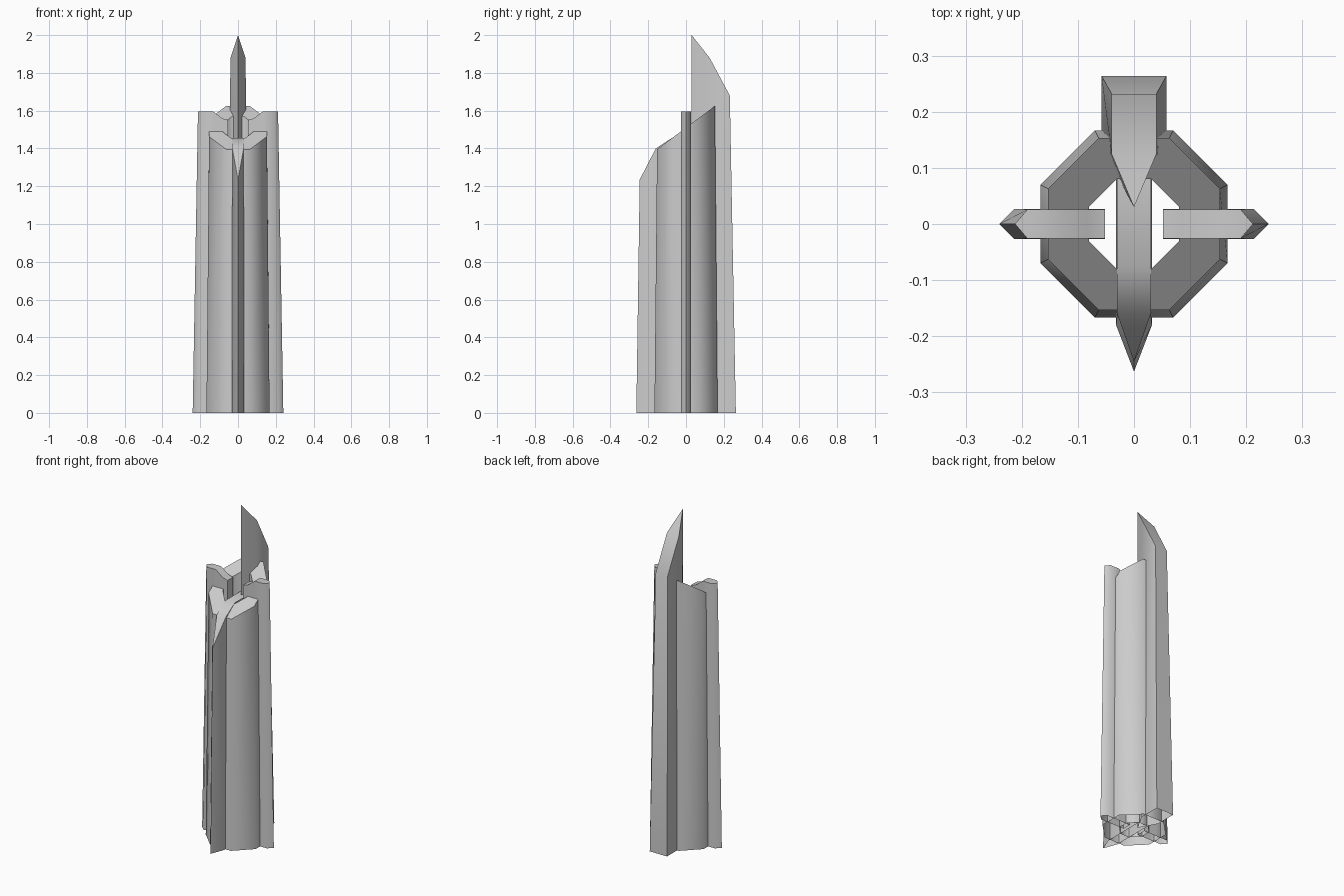
import bpy, bmesh, math
from mathutils import Matrix

if "Cube" in bpy.data.objects:
    bpy.data.objects.remove(bpy.data.objects["Cube"])

concrete = bpy.data.materials.new("pale_grey")
concrete.diffuse_color = (0.6, 0.6, 0.6, 1)
concrete.use_nodes = True
concrete.node_tree.nodes["Principled BSDF"].inputs["Base Color"].default_value = concrete.diffuse_color


def finish(name, bm, turn=0):
    bmesh.ops.remove_doubles(bm, verts=bm.verts, dist=0.0005)
    bmesh.ops.recalc_face_normals(bm, faces=bm.faces)
    bm.transform(Matrix.Rotation(math.radians(turn), 4, 'Z'))
    me = bpy.data.meshes.new(name)
    bm.to_mesh(me)
    bm.free()
    ob = bpy.data.objects.new(name, me)
    bpy.context.collection.objects.link(ob)
    me.materials.append(concrete)
    bpy.ops.object.select_all(action='DESELECT')
    ob.select_set(True)
    bpy.context.view_layer.objects.active = ob
    bpy.ops.object.shade_smooth_by_angle(angle=math.radians(50))


def fin(name, stations, turn):
    """Blade along +x; station = base distance, base half width,
    top distance, top half width, top height. Underside is open."""
    bm = bmesh.new()
    rows = []
    for bd, bw, td, tw, tz in stations:
        pts = [(bd, -bw, 0), (td, -tw, tz), (td, tw, tz), (bd, bw, 0)]
        rows.append([bm.verts.new(p) for p in pts])
    for a, b in zip(rows, rows[1:]):
        for i in range(3):
            bm.faces.new((a[i], a[i + 1], b[i + 1], b[i]))
    for end in (rows[0], rows[-1]):
        if (end[1].co - end[2].co).length > 0.001:
            bm.faces.new(end)
    finish(name, bm, turn)


def octagon(long, short):
    return [(long, short), (short, long), (-short, long), (-long, short),
            (-long, -short), (-short, -long), (short, -long), (long, -short)]


# Hollow octagonal core with a sloping rim
bm = bmesh.new()
sections = [(octagon(0.167, 0.07), 0), (octagon(0.153, 0.063), 1),
            (octagon(0.08, 0.031), 1), (octagon(0.08, 0.031), 0)]
rings = [[bm.verts.new((x, y, (1.51 + 0.75 * y) * top)) for x, y in pts]
         for pts, top in sections]
for a, b in zip(rings, rings[1:]):
    for i in range(8):
        j = (i + 1) % 8
        bm.faces.new((a[i], a[j], b[j], b[i]))
finish("octagonal_core", bm)

# Matching side fins
for side, turn in (("right", 0), ("left", 180)):
    fin(side + "_fin", [
        (0.24, 0, 0.212, 0, 1.595),
        (0.213, 0.027, 0.19, 0.026, 1.595),
        (0.13, 0.027, 0.13, 0.026, 1.595),
        (0.085, 0.027, 0.085, 0.026, 1.56),
        (0.052, 0.027, 0.052, 0.026, 1.55)], turn)

# Low front fin reaching through the core
fin("front_fin", [
    (0.263, 0, 0.245, 0, 1.235),
    (0.18, 0.032, 0.16, 0.03, 1.40),
    (0.08, 0.032, 0.075, 0.03, 1.455),
    (-0.08, 0.032, -0.08, 0.03, 1.455)], -90)

# Tall rear spire with its sharp edge facing forward
fin("rear_spire", [
    (0.03, 0, 0.03, 0, 2.0),
    (0.135, 0.058, 0.125, 0.04, 1.88),
    (0.264, 0.058, 0.232, 0.04, 1.68)], 90)
